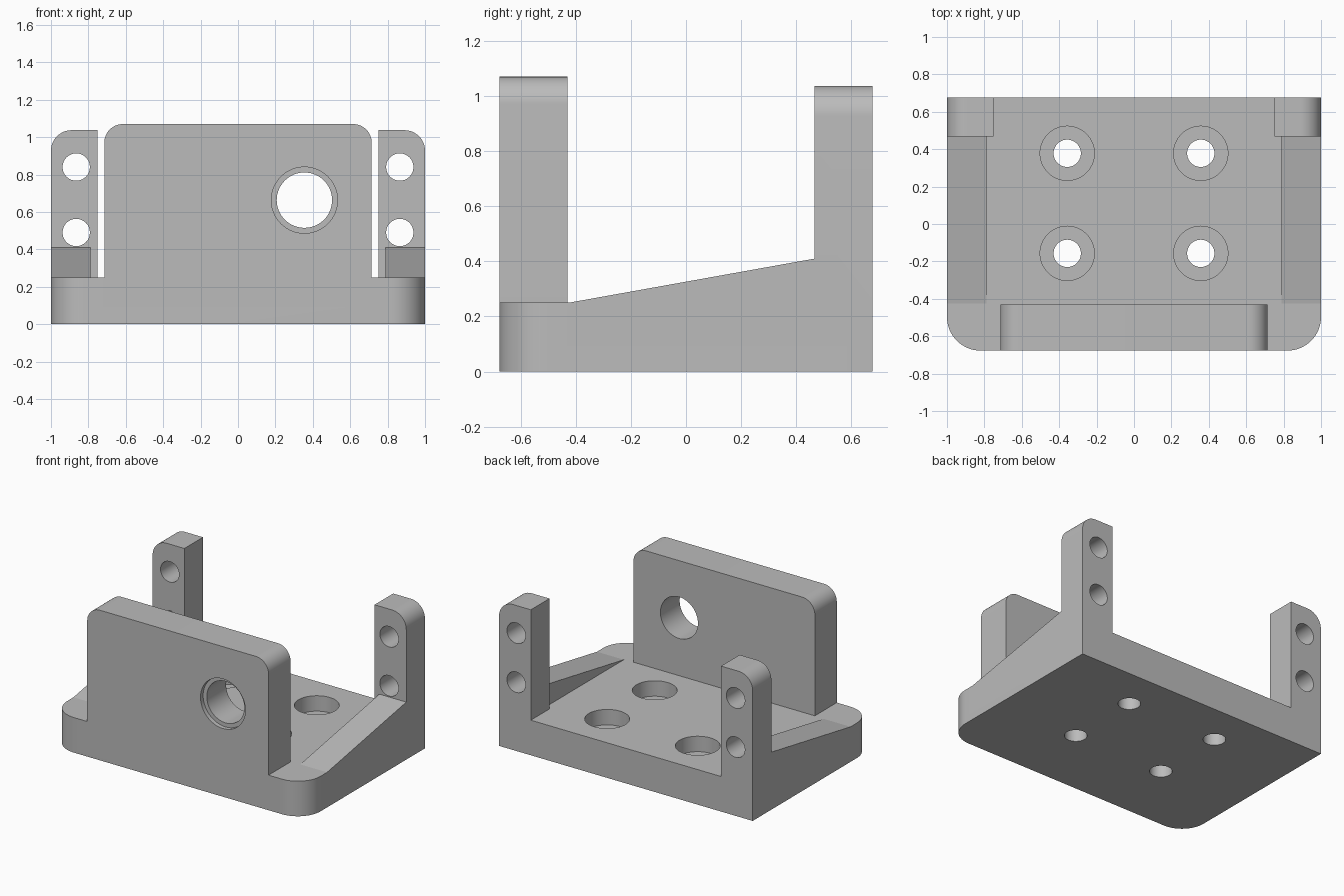
import bpy
import bmesh
import math
from mathutils import Matrix, Vector

if "Cube" in bpy.data.objects:
    bpy.data.objects.remove(bpy.data.objects["Cube"], do_unlink=True)

STEPS = 16  # segments in a quarter circle

grey = bpy.data.materials.new("plain grey")
grey.use_nodes = True
COLOUR = (0.5, 0.5, 0.5, 1)
grey.diffuse_color = COLOUR
grey.node_tree.nodes["Principled BSDF"].inputs["Base Color"].default_value = COLOUR


def rounded_box(x0, x1, y0, y1, radii):
    """Outline of a rectangle, radii ordered from lower left, anticlockwise."""
    corners = [(x0, y0, 1, 1), (x1, y0, -1, 1), (x1, y1, -1, -1), (x0, y1, 1, -1)]
    points = []
    for i, (x, y, sx, sy) in enumerate(corners):
        r = radii[i]
        if not r:
            points.append((x, y))
            continue
        for k in range(STEPS + 1):
            a = math.pi + (i + k / STEPS) * math.pi / 2
            points.append((x + sx * r + r * math.cos(a), y + sy * r + r * math.sin(a)))
    return points


def prism(name, outline, axis, start, end):
    """Extrude a flat outline along one axis."""
    place = {
        "x": lambda u, v: (start, u, v),
        "y": lambda u, v: (u, start, v),
        "z": lambda u, v: (u, v, start),
    }[axis]
    shift = Vector([(end - start) * (axis == a) for a in "xyz"])
    bm = bmesh.new()
    face = bm.faces.new([bm.verts.new(place(u, v)) for u, v in outline])
    extruded = bmesh.ops.extrude_face_region(bm, geom=[face])
    moved = [g for g in extruded["geom"] if isinstance(g, bmesh.types.BMVert)]
    bmesh.ops.translate(bm, verts=moved, vec=shift)
    bmesh.ops.recalc_face_normals(bm, faces=bm.faces)
    mesh = bpy.data.meshes.new(name)
    bm.to_mesh(mesh)
    bm.free()
    mesh.materials.append(grey)
    obj = bpy.data.objects.new(name, mesh)
    bpy.context.collection.objects.link(obj)
    return obj


def drill(u, v, r, axis, start, end):
    n = STEPS * 4
    circle = [(u + r * math.cos(math.tau * k / n), v + r * math.sin(math.tau * k / n))
              for k in range(n)]
    combine(prism("drill", circle, axis, start, end), "DIFFERENCE")


def combine(tool, operation):
    """Join a part to the bracket, or cut it away, then discard the tool."""
    bpy.context.view_layer.objects.active = bracket
    mod = bracket.modifiers.new(operation, "BOOLEAN")
    mod.operation = operation
    mod.solver = "EXACT"
    mod.object = tool
    bpy.ops.object.modifier_apply(modifier=mod.name)
    bpy.data.objects.remove(tool, do_unlink=True)


# Base slab with rounded front corners
FRONT, BACK, FLOOR = -0.677, 0.677, 0.25
bracket = prism("mounting_bracket", rounded_box(-1, 1, FRONT, BACK, (0.18, 0.18, 0, 0)),
                "z", 0, FLOOR)

# Upright front plate
combine(prism("front_plate", rounded_box(-0.715, 0.715, 0.1, 1.07, (0, 0, 0.1, 0.1)),
              "y", FRONT, -0.43), "UNION")

# Side ramps and rear posts
ramp = [(-0.425, FLOOR), (-0.425, 0.1), (0.55, 0.1), (0.55, 0.41), (0.467, 0.41)]
for side in (-1, 1):
    combine(prism("side_ramp", ramp, "x", side * 0.788, side), "UNION")
    x0, x1 = sorted((side, side * 0.75))
    radii = (0, 0, 0.11 * (side > 0), 0.11 * (side < 0))
    combine(prism("rear_post", rounded_box(x0, x1, 0.1, 1.037, radii),
                  "y", 0.467, BACK), "UNION")

# Bolt holes through the posts, counterbored holes through the base
for x in (-1, 1):
    for z in (0.49, 0.84):
        drill(x * 0.865, z, 0.073, "y", 0.4, 0.8)
    for y in (-0.157, 0.378):
        drill(x * 0.357, y, 0.073, "z", -0.1, 0.4)
        drill(x * 0.357, y, 0.145, "z", 0.14, 0.4)

# Stepped opening in the front plate
drill(0.355, 0.663, 0.148, "y", -0.8, -0.3)
drill(0.355, 0.663, 0.177, "y", -0.8, FRONT + 0.03)

# Smooth the round walls, keep every real edge crisp
bpy.ops.object.select_all(action="DESELECT")
bracket.select_set(True)
bpy.context.view_layer.objects.active = bracket
bpy.ops.object.shade_smooth_by_angle(angle=math.radians(8))
